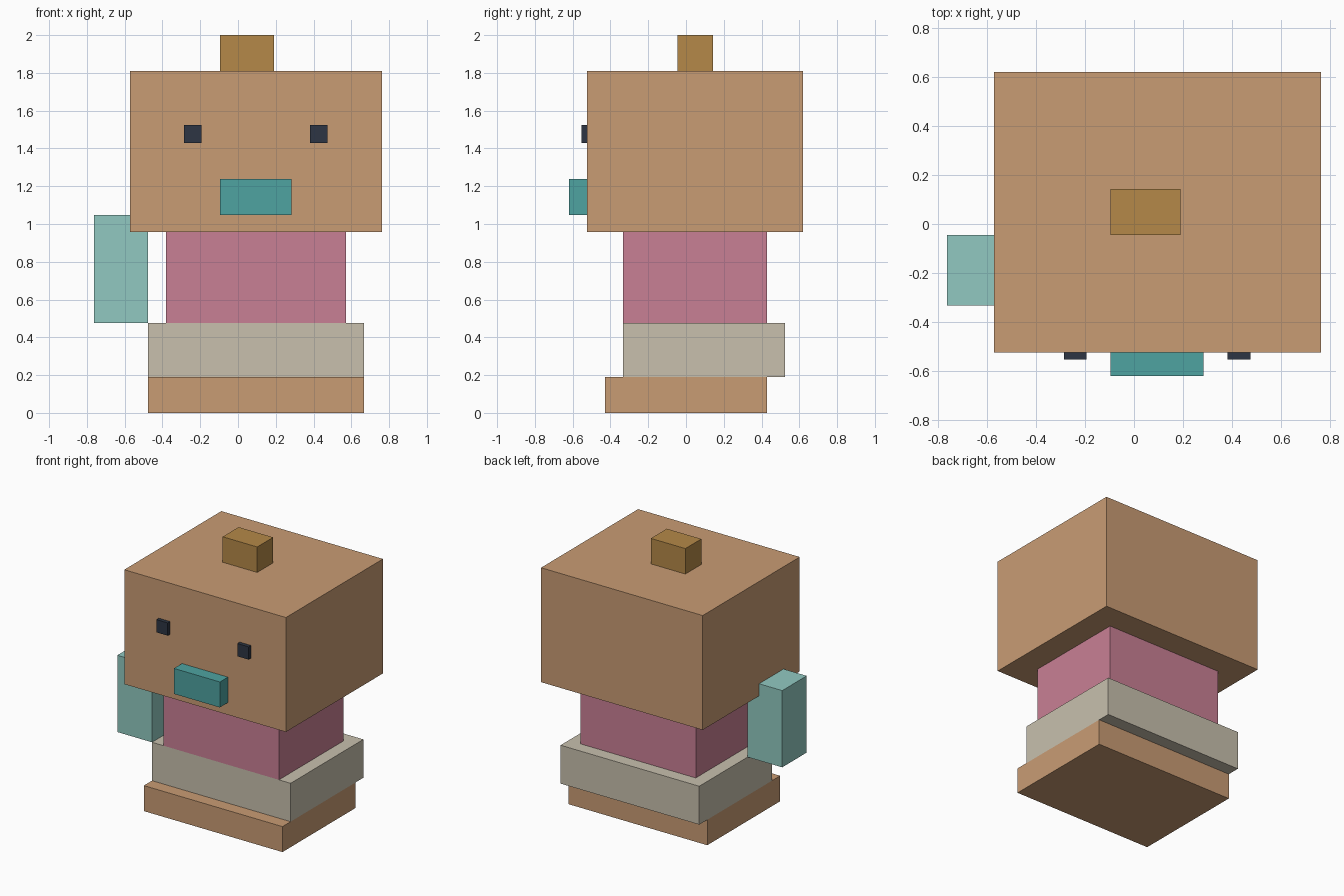
import bpy

if "Cube" in bpy.data.objects:
    bpy.data.objects.remove(bpy.data.objects["Cube"])


def linear(c):
    c /= 255
    return c / 12.92 if c <= 0.04045 else ((c + 0.055) / 1.055) ** 2.4


def material(name, r, g, b):
    m = bpy.data.materials.new(name)
    m.diffuse_color = (linear(r), linear(g), linear(b), 1)
    m.use_nodes = True
    m.node_tree.nodes["Principled BSDF"].inputs["Base Color"].default_value = m.diffuse_color
    return m


def box(name, mat, x, y, z):
    """Axis-aligned block from (min, max) ranges."""
    bpy.ops.mesh.primitive_cube_add(size=1, location=[sum(r) / 2 for r in (x, y, z)])
    o = bpy.context.object
    o.name = name
    o.scale = [r[1] - r[0] for r in (x, y, z)]
    bpy.ops.object.transform_apply(location=False, rotation=False, scale=True)
    o.data.materials.append(mat)
    return o


tan = material("tan", 201, 156, 116)
brown = material("golden brown", 181, 137, 72)
teal = material("teal", 78, 163, 161)
pink = material("pink", 201, 128, 149)
cream = material("cream", 200, 192, 174)
aqua = material("pale aqua", 145, 201, 193)
navy = material("dark navy", 45, 53, 67)

# Body stack
box("feet", tan, (-0.476, 0.667), (-0.429, 0.429), (0, 0.19))
box("hips", cream, (-0.476, 0.667), (-0.333, 0.524), (0.19, 0.476))
box("torso", pink, (-0.381, 0.571), (-0.333, 0.429), (0.476, 0.957))
box("head", tan, (-0.571, 0.762), (-0.524, 0.619), (0.957, 1.81))
box("top_knob", brown, (-0.095, 0.19), (-0.045, 0.143), (1.81, 2.0))

# Single side arm
box("arm", aqua, (-0.762, -0.476), (-0.333, -0.045), (0.476, 1.048))

# Face
box("mouth", teal, (-0.095, 0.284), (-0.619, -0.524), (1.048, 1.238))
for side, x in (("left", -0.286), ("right", 0.381)):
    box(side + "_eye", navy, (x, x + 0.093), (-0.552, -0.524), (1.43, 1.525))
